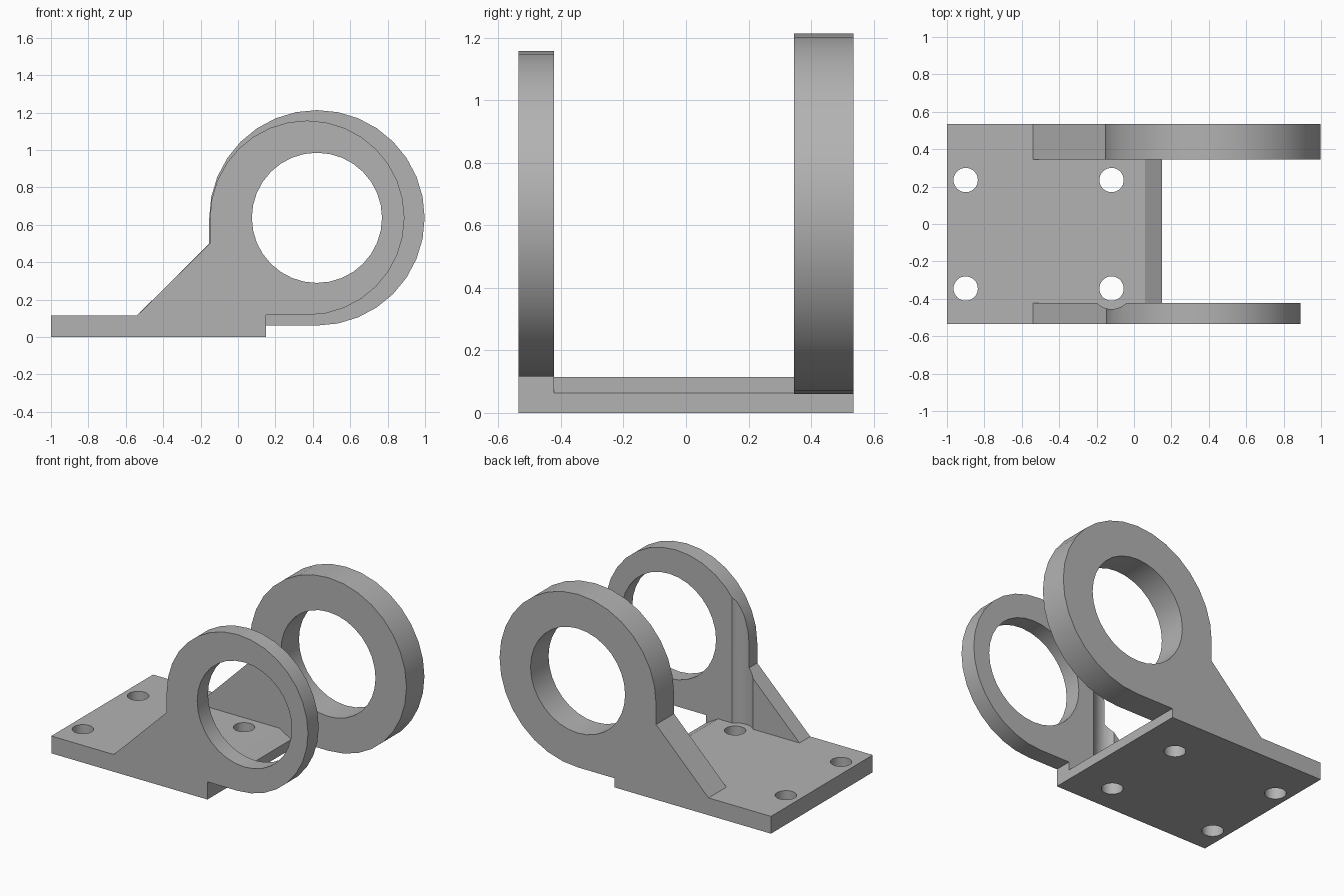
import bpy, bmesh, math

cube = bpy.data.objects.get("Cube")
if cube:
    bpy.data.objects.remove(cube, do_unlink=True)

grey = bpy.data.materials.new("plain grey")
grey.use_nodes = True
colour = (0.45, 0.45, 0.45, 1)
grey.diffuse_color = colour
grey.node_tree.nodes["Principled BSDF"].inputs["Base Color"].default_value = colour

# Shared dimensions
LEFT, RIGHT, BACK = -1.0, 0.15, 0.535
THICK, AXIS_Z, BORE_X = 0.115, 0.637, 0.422
FRONT_IN, REAR_IN = -0.422, 0.346


def extrude_profile(name, points, y0, y1):
    """Solid from an x-z outline, pulled from y0 to y1."""
    bm = bmesh.new()
    face = bm.faces.new([bm.verts.new((x, y0, z)) for x, z in points])
    moved = bmesh.ops.extrude_face_region(bm, geom=[face])["geom"]
    bmesh.ops.translate(bm, vec=(0, y1 - y0, 0),
                        verts=[v for v in moved if isinstance(v, bmesh.types.BMVert)])
    bmesh.ops.recalc_face_normals(bm, faces=bm.faces)
    mesh = bpy.data.meshes.new(name)
    bm.to_mesh(mesh)
    bm.free()
    obj = bpy.data.objects.new(name, mesh)
    bpy.context.collection.objects.link(obj)
    mesh.materials.append(grey)
    return obj


def lug(name, cx, r, y0, y1):
    """Upright ear with its strip of base below it."""
    arc = [(cx + r * math.cos(a), AXIS_Z + r * math.sin(a))
           for a in (math.radians(-90 + 270 * i / 24) for i in range(25))]
    outline = [(LEFT, 0), (RIGHT, 0), (RIGHT, AXIS_Z - r)] + arc
    outline += [(cx - r, 0.5), (-0.54, THICK), (LEFT, THICK)]
    return extrude_profile(name, outline, y0, y1)


def cutter(name, r, depth, location, rotation=(0, 0, 0), sides=32):
    bpy.ops.mesh.primitive_cylinder_add(vertices=sides, radius=r, depth=depth,
                                        location=location, rotation=rotation)
    obj = bpy.context.object
    obj.name = name
    obj.data.materials.append(grey)
    return obj


def combine(target, other, operation):
    mod = target.modifiers.new(operation.lower(), "BOOLEAN")
    mod.operation, mod.object, mod.solver = operation, other, "EXACT"
    bpy.context.view_layer.objects.active = target
    bpy.ops.object.modifier_apply(modifier=mod.name)
    bpy.data.objects.remove(other, do_unlink=True)


# Base plate with a sloped edge between the lugs
bracket = extrude_profile("bracket", [(LEFT, 0), (RIGHT, 0), (RIGHT, 0.063),
                                      (0.06, THICK), (LEFT, THICK)], FRONT_IN, REAR_IN)

# Thin front lug, with a tool clearance groove beside the bolt hole
front = lug("front_lug", 0.37, 0.52, -BACK, FRONT_IN)
combine(front, cutter("groove_cutter", 0.11, 2, (-0.12, -0.345, THICK + 1)), "DIFFERENCE")
rear = lug("rear_lug", BORE_X, 0.576, REAR_IN, BACK)
combine(bracket, front, "UNION")
combine(bracket, rear, "UNION")

# Bore through both lugs
combine(bracket, cutter("bore_cutter", 0.348, 3, (BORE_X, 0, AXIS_Z),
                        (math.pi / 2, 0, 0)), "DIFFERENCE")

# Four bolt holes
for x in (-0.9, -0.12):
    for y in (-0.345, 0.235):
        combine(bracket, cutter("bolt_cutter", 0.065, 1, (x, y, 0)), "DIFFERENCE")

bpy.ops.object.select_all(action="DESELECT")
bracket.select_set(True)
bpy.context.view_layer.objects.active = bracket
bpy.ops.object.shade_smooth_by_angle(angle=math.radians(30))
